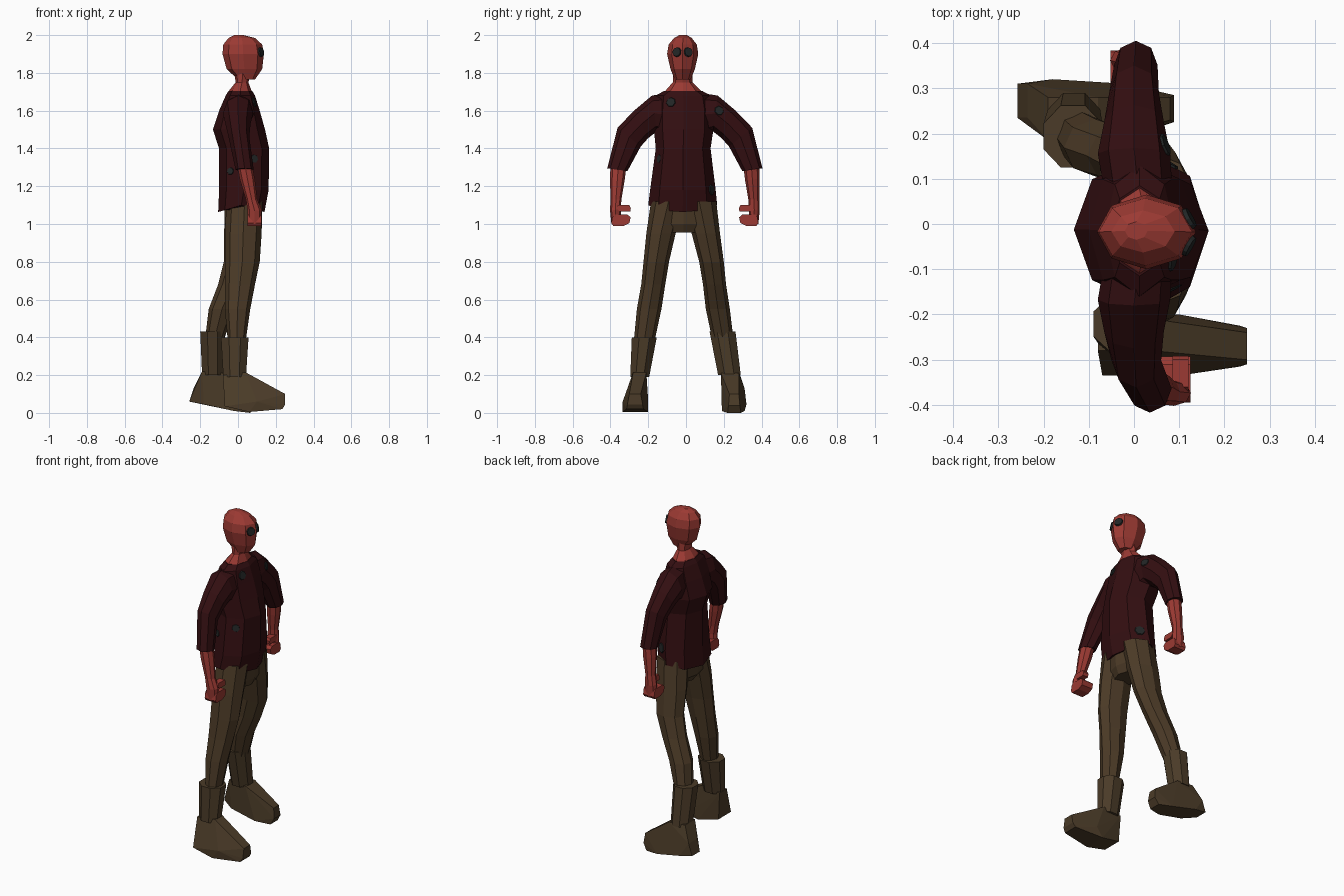
import bpy, bmesh, math
from mathutils import Vector
from mathutils.bvhtree import BVHTree


def material(name, rgb):
    m = bpy.data.materials.new(name)
    m.diffuse_color = (*rgb, 1)
    return m


SKIN = material("red skin", (0.33, 0.042, 0.033))
SHIRT = material("dark maroon shirt", (0.033, 0.0045, 0.0055))
PANTS = material("brown trousers", (0.072, 0.043, 0.020))
BOOT = material("brown boots", (0.070, 0.044, 0.021))
DARK = material("charcoal", (0.016, 0.019, 0.019))


def finish(name, bm, mat):
    bmesh.ops.recalc_face_normals(bm, faces=bm.faces)
    me = bpy.data.meshes.new(name)
    bm.to_mesh(me)
    bm.free()
    me.materials.append(mat)
    ob = bpy.data.objects.new(name, me)
    bpy.context.collection.objects.link(ob)
    return ob


def loft(name, mat, rings, n=8, phase=0.0):
    """Each ring: x range, then the (y, z) of its two opposite side points."""
    bm = bmesh.new()
    loops = []
    k = 1 / math.cos(math.pi / n) if phase else 1
    for x0, x1, ya, za, yb, zb in rings:
        c = Vector(((x0 + x1) / 2, (ya + yb) / 2, (za + zb) / 2))
        u = Vector((0, (ya - yb) / 2, (za - zb) / 2)) * k
        v = Vector(((x1 - x0) / 2, 0, 0)) * k
        angs = [2 * math.pi * i / n + phase for i in range(n)]
        loops.append([bm.verts.new(c + u * math.cos(t) + v * math.sin(t)) for t in angs])
    for a, b in zip(loops, loops[1:]):
        for i in range(n):
            j = (i + 1) % n
            bm.faces.new((a[i], a[j], b[j], b[i]))
    bm.faces.new(loops[0])
    bm.faces.new(loops[-1])
    return finish(name, bm, mat)


def flat(rows):
    """Level rings from (z, x0, x1, y0, y1)."""
    return [(x0, x1, y0, z, y1, z) for z, x0, x1, y0, y1 in rows]


def hull(name, mat, rows):
    """Convex block from (x, z, y0, y1) pairs."""
    bm = bmesh.new()
    for x, z, y0, y1 in rows:
        bm.verts.new((x, y0, z))
        bm.verts.new((x, y1, z))
    bmesh.ops.convex_hull(bm, input=bm.verts)
    bmesh.ops.dissolve_limit(bm, angle_limit=0.02, verts=bm.verts, edges=bm.edges)
    return finish(name, bm, mat)


def decal(name, ob, origin, direction, r, n=8, thick=0.008):
    """Thin plate lying on the surface that a ray hits."""
    tree = BVHTree.FromPolygons([v.co for v in ob.data.vertices],
                                [list(p.vertices) for p in ob.data.polygons])
    hit, nor, _, _ = tree.ray_cast(Vector(origin), Vector(direction))
    if hit is None:
        return
    bm = bmesh.new()
    mtx = nor.to_track_quat('Z', 'Y').to_matrix().to_4x4()
    mtx.translation = hit + nor * (thick / 2 - 0.001)
    bmesh.ops.create_cone(bm, cap_ends=True, segments=n, radius1=r, radius2=r * 0.9,
                          depth=thick, matrix=mtx)
    finish(name, bm, DARK)


# Head and neck
head = loft("head", SKIN, flat([
    (1.765, 0.00, 0.09, -0.060, 0.025), (1.82, -0.06, 0.128, -0.082, 0.047),
    (1.90, -0.082, 0.137, -0.100, 0.065), (1.95, -0.078, 0.128, -0.092, 0.057),
    (1.985, -0.05, 0.09, -0.063, 0.030), (2.0, -0.02, 0.03, -0.035, 0.005)]))
loft("neck", SKIN, flat([
    (1.68, -0.06, 0.085, -0.13, 0.10), (1.71, -0.045, 0.07, -0.105, 0.075),
    (1.75, -0.012, 0.055, -0.070, 0.035), (1.80, -0.02, 0.07, -0.068, 0.033)]))
for y in (-0.047, 0.011):
    decal("eye", head, (1, y, 1.91), (-1, 0, 0), 0.026, 10, 0.0095)

# Shirt body, hem dipping at front and back
torso = loft("shirt_body", SHIRT, flat([
    (1.10, -0.105, 0.14, -0.20, 0.165), (1.18, -0.10, 0.162, -0.19, 0.157),
    (1.40, -0.10, 0.165, -0.16, 0.13), (1.50, -0.133, 0.143, -0.17, 0.145),
    (1.60, -0.10, 0.115, -0.17, 0.145), (1.68, -0.065, 0.09, -0.16, 0.13),
    (1.705, -0.05, 0.075, -0.115, 0.085)]))
for v in torso.data.vertices[:8]:
    v.co.z -= 0.3 * abs(v.co.x - 0.0175)

# Arms: side sign, y shift, x offset of elbow, cuff, wrist, hand
sleeves = []
for side, s, dy, e, c, w, h in (("near", 1, 0, 0.005, 0.035, 0.072, 0.088),
                                ("far", -1, -0.012, 0.0, 0.004, -0.012, -0.015)):
    def ring(x, d, ya, za, yb, zb):
        return (x - d, x + d, s * ya - (0 if s > 0 else 0.012), za,
                s * yb - (0 if s > 0 else 0.012), zb)
    sleeves.append(loft(side + "_sleeve", SHIRT, [
        ring(0.01, 0.075, -0.08, 1.695, -0.08, 1.46),
        ring(0.0, 0.08, -0.18, 1.68, -0.155, 1.49),
        ring(0.0, 0.066, -0.275, 1.60, -0.20, 1.455),
        ring(e, 0.055, -0.362, 1.51, -0.24, 1.41),
        ring(c, 0.048, -0.417, 1.295, -0.31, 1.28)]))
    loft(side + "_forearm", SKIN, [
        ring(c, 0.040, -0.40, 1.32, -0.315, 1.31),
        ring(c + (w - c) * .4, 0.040, -0.402, 1.24, -0.325, 1.23),
        ring(w, 0.030, -0.400, 1.13, -0.342, 1.13),
        ring(h, 0.038, -0.402, 1.07, -0.345, 1.08),
        ring(h, 0.036, -0.395, 1.0, -0.345, 1.0)])
    # curled fingers and thumb
    ys = lambda a, b: (s * a - (0 if s > 0 else 0.012), s * b - (0 if s > 0 else 0.012))
    hull(side + "_fingers", SKIN, [(h + k * 0.037, z, *ys(a, b)) for k in (-1, 1)
         for z, a, b in ((0.99, -0.385, -0.33), (1.005, -0.395, -0.30), (1.035, -0.39, -0.293),
                         (1.05, -0.38, -0.31))])
    hull(side + "_thumb", SKIN, [(h + 0.015 + k * 0.018, z, *ys(a, b)) for k in (-1, 1)
         for z, a, b in ((1.065, -0.35, -0.295), (1.10, -0.36, -0.30), (1.085, -0.37, -0.292))])

# Trousers
loft("trouser_seat", PANTS, flat([
    (0.955, -0.035, 0.10, -0.10, 0.07), (1.0, -0.07, 0.12, -0.185, 0.16),
    (1.13, -0.075, 0.13, -0.175, 0.15)]))
loft("near_leg", PANTS, flat([
    (1.12, -0.06, 0.13, -0.185, 0.0), (0.95, -0.07, 0.125, -0.21, -0.055),
    (0.80, -0.07, 0.115, -0.225, -0.09), (0.68, -0.07, 0.09, -0.237, -0.11),
    (0.55, -0.07, 0.065, -0.26, -0.13), (0.34, -0.05, 0.035, -0.28, -0.175)]))
loft("far_leg", PANTS, flat([
    (1.12, -0.06, 0.13, -0.02, 0.16), (0.95, -0.075, 0.12, 0.03, 0.18),
    (0.80, -0.075, 0.10, 0.07, 0.20), (0.68, -0.105, 0.05, 0.09, 0.212),
    (0.55, -0.155, -0.015, 0.105, 0.232), (0.36, -0.178, -0.085, 0.145, 0.255)]))

# Boots
Q = math.pi / 8
loft("near_boot_shaft", BOOT, flat([
    (0.40, -0.09, 0.056, -0.287, -0.155), (0.19, -0.078, 0.042, -0.295, -0.195)]), 8, Q)
hull("near_boot_foot", BOOT, [
    (-0.08, 0.20, -0.28, -0.21), (0.04, 0.215, -0.28, -0.21), (-0.07, 0.035, -0.335, -0.215),
    (0.06, 0.005, -0.335, -0.20), (0.10, 0.06, -0.335, -0.20), (0.235, 0.02, -0.315, -0.225),
    (0.25, 0.045, -0.31, -0.23), (0.25, 0.10, -0.30, -0.24)])
loft("far_boot_shaft", BOOT, flat([
    (0.43, -0.20, -0.07, 0.125, 0.262), (0.20, -0.19, -0.075, 0.17, 0.29)]), 8, Q)
hull("far_boot_foot", BOOT, [
    (-0.19, 0.22, 0.185, 0.28), (-0.08, 0.21, 0.185, 0.28), (-0.258, 0.06, 0.235, 0.31),
    (-0.235, 0.13, 0.235, 0.31), (-0.18, 0.045, 0.19, 0.32), (-0.02, 0.01, 0.19, 0.31),
    (0.065, 0.0, 0.22, 0.29), (0.088, 0.04, 0.225, 0.285), (0.08, 0.10, 0.23, 0.28)])

# Dark stains on the shirt
for ob, o, d, r in ((torso, (1, -0.08, 1.645), (-1, 0, 0), 0.026),
                    (sleeves[1], (1, 0.175, 1.60), (-1, 0, 0), 0.026),
                    (torso, (1, 0.135, 1.18), (-1, 0, 0), 0.030),
                    (torso, (-0.04, -1, 1.28), (0, 1, 0), 0.020),
                    (torso, (0.085, -1, 1.345), (0, 1, 0), 0.024)):
    decal("shirt_stain", ob, o, d, r, 7, 0.005)
